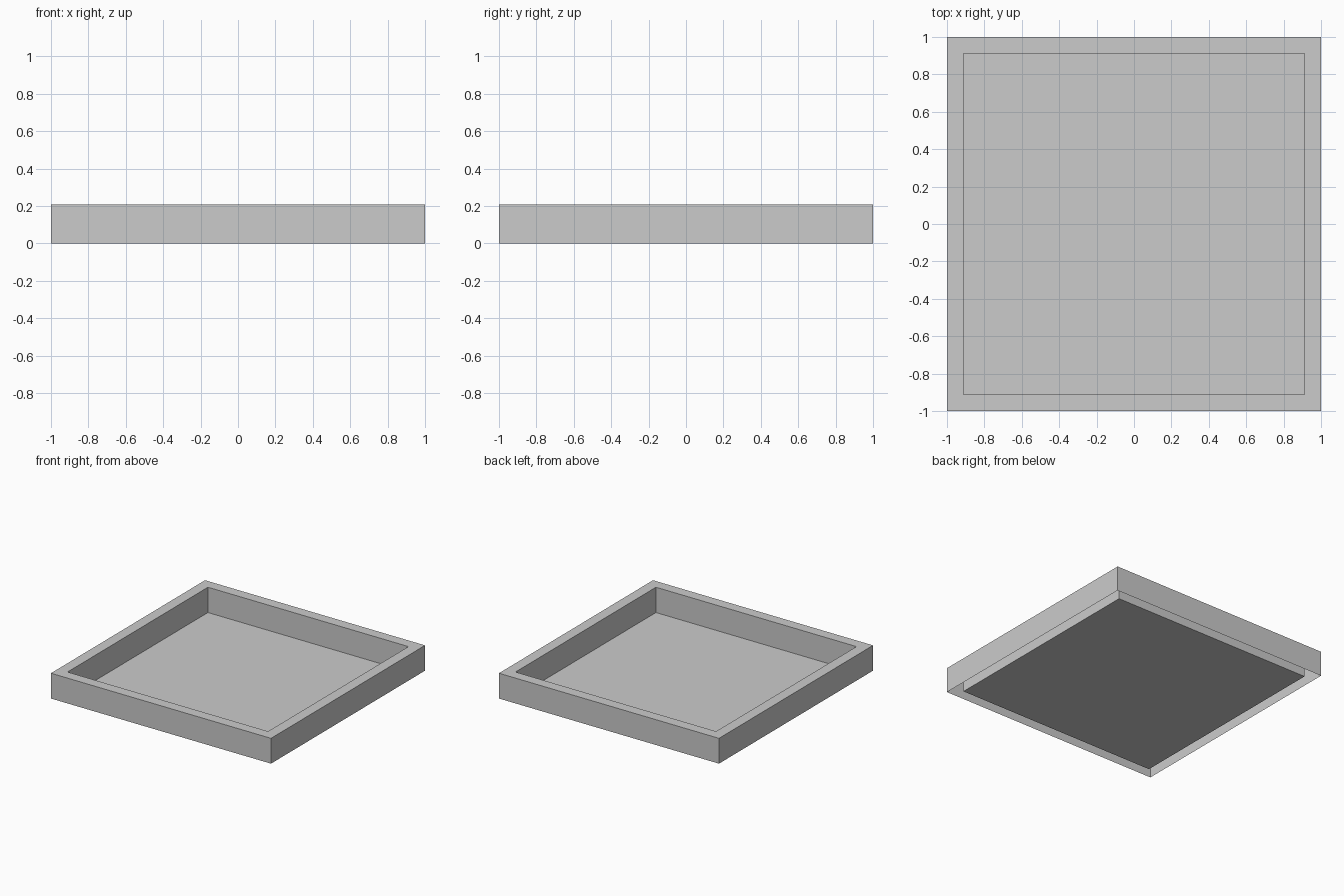
import bpy, bmesh
from mathutils import Matrix

if "Cube" in bpy.data.objects:
    bpy.data.objects.remove(bpy.data.objects["Cube"])

HEIGHT = 0.208
RIM = 0.125

# Outer shell: a flat box, open underneath
bm = bmesh.new()
bmesh.ops.create_cube(bm, size=1, matrix=Matrix.Translation((0, 0, HEIGHT / 2))
                      @ Matrix.Diagonal((2, 2, HEIGHT, 1)))
bm.normal_update()
bottom = [f for f in bm.faces if f.normal.z < -0.5]
bmesh.ops.delete(bm, geom=bottom, context='FACES_ONLY')

# Flat rim, then the pocket pushed down to the ground
top = next(f for f in bm.faces if f.normal.z > 0.5)
bmesh.ops.inset_individual(bm, faces=[top], thickness=RIM)
floor = bmesh.ops.extrude_discrete_faces(bm, faces=[top])["faces"][0]
bmesh.ops.translate(bm, verts=floor.verts, vec=(0, 0, -HEIGHT))

mesh = bpy.data.meshes.new("square_tray")
bm.to_mesh(mesh)
bm.free()
tray = bpy.data.objects.new("square_tray", mesh)
bpy.context.collection.objects.link(tray)
